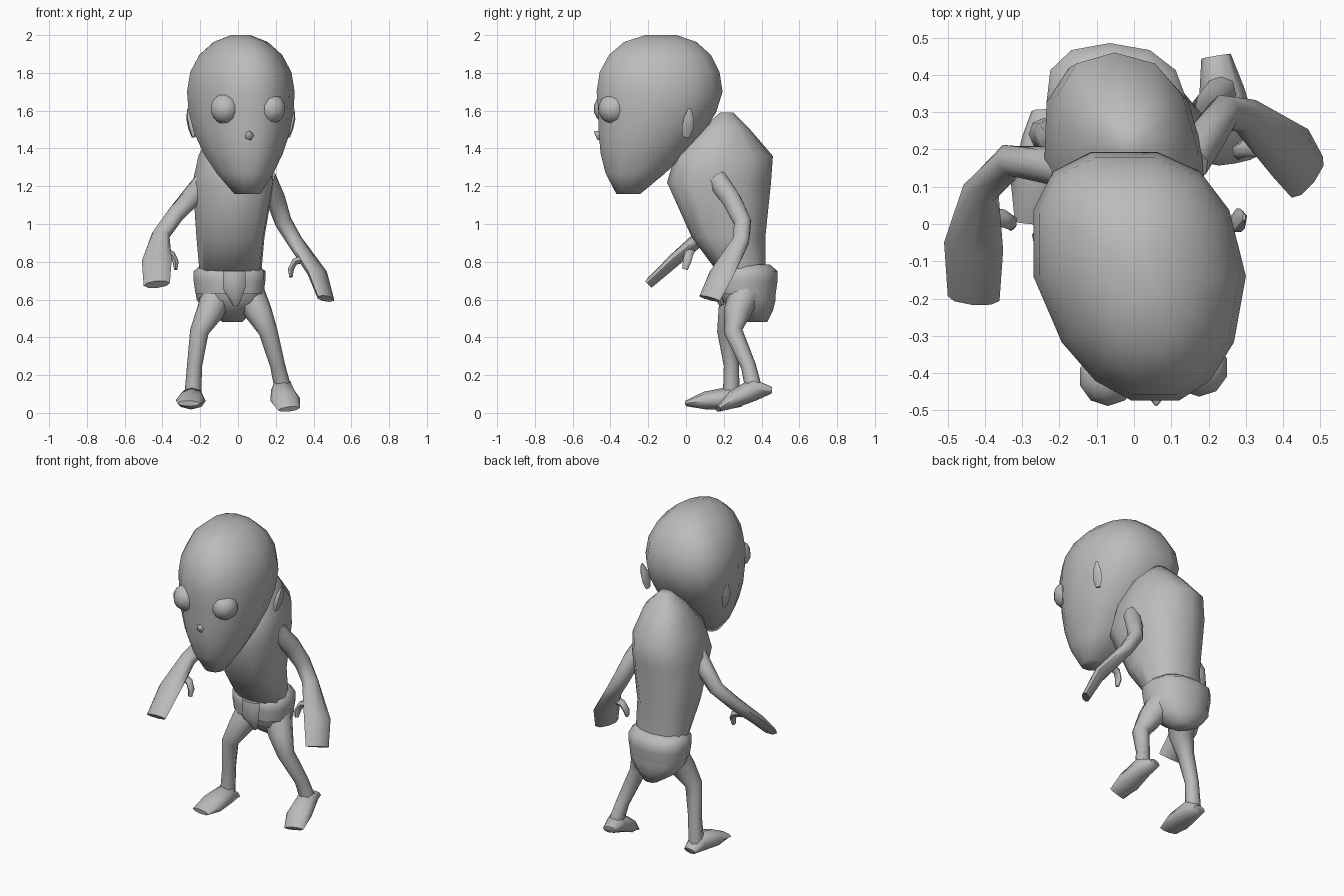
import bpy, bmesh, math
from mathutils import Vector

if "Cube" in bpy.data.objects:
    bpy.data.objects.remove(bpy.data.objects["Cube"], do_unlink=True)

# One clay grey for the whole figure
grey = bpy.data.materials.new("clay grey")
grey.use_nodes = True
colour = (0.5, 0.5, 0.5, 1)
grey.diffuse_color = colour
grey.node_tree.nodes["Principled BSDF"].inputs["Base Color"].default_value = colour


def finish(name, bm, sharp=70):
    """Turn a bmesh into a shaded, coloured object."""
    bmesh.ops.recalc_face_normals(bm, faces=bm.faces)
    mesh = bpy.data.meshes.new(name)
    bm.to_mesh(mesh)
    bm.free()
    mesh.materials.append(grey)
    part = bpy.data.objects.new(name, mesh)
    bpy.context.collection.objects.link(part)
    bpy.ops.object.select_all(action='DESELECT')
    part.select_set(True)
    bpy.context.view_layer.objects.active = part
    bpy.ops.object.shade_smooth_by_angle(angle=math.radians(sharp))


def skin(name, loops, sharp=70):
    """Bridge a list of point loops and cap both ends."""
    bm = bmesh.new()
    rows = [[bm.verts.new(point) for point in loop] for loop in loops]
    count = len(rows[0])
    for low, high in zip(rows, rows[1:]):
        for i in range(count):
            j = (i + 1) % count
            bm.faces.new((low[i], low[j], high[j], high[i]))
    bm.faces.new(rows[0])
    bm.faces.new(rows[-1])
    finish(name, bm, sharp)


def turn(sides):
    """Cosine and sine pairs around a circle."""
    angles = [math.tau * i / sides for i in range(sides)]
    return [(math.cos(angle), math.sin(angle)) for angle in angles]


def stack(name, rings, sides=12, taper=0.0, power=0.85, sharp=70):
    """Level rounded rings given as z, centre x, half width, front y, back y.
    A positive taper narrows the front; every ring twists a little to one side."""
    def rounded(value):
        return math.copysign(abs(value) ** power, value)

    loops = []
    for z, centre, half, front, back in rings:
        middle, depth = (front + back) / 2, (back - front) / 2
        loops.append([(centre + half * rounded(c) * (1 + taper * min(s, 0)) - depth * rounded(s) / 8,
                       middle + depth * rounded(s), z) for c, s in turn(sides)])
    skin(name, loops, sharp)


def limb(name, path, wide, thin, across, sides=8):
    """Sweep an oval along a path, with a wide and a thin radius at each point."""
    points = [Vector(point) for point in path]
    last = len(points) - 1
    loops = []
    for i, point in enumerate(points):
        along = (points[min(i + 1, last)] - points[max(i - 1, 0)]).normalized()
        broad = Vector(across)
        broad = (broad - along * broad.dot(along)).normalized()
        narrow = along.cross(broad)
        loops.append([point + broad * wide[i] * c + narrow * thin[i] * s
                      for c, s in turn(sides)])
    skin(name, loops)


# Head: a tapering jaw runs up into a domed skull
brow, chin, crown = 1.7, 1.16, 2.0
head_rings = []
for step in range(5):
    drop = 1 - step / 5
    head_rings.append((brow - (brow - chin) * drop, 0.015 + 0.035 * drop ** 2,
                       0.285 - 0.215 * drop ** 2.1, -0.47 + 0.1 * drop ** 4,
                       0.2 - 0.44 * drop ** 1.6))
for step in range(5):
    rise = math.radians(20 * step)
    spread = math.cos(rise)
    head_rings.append((brow + (crown - brow) * math.sin(rise) / math.sin(math.radians(80)),
                       0.015, 0.285 * spread, -0.13 - 0.35 * spread ** 0.8,
                       -0.13 + 0.33 * spread ** 0.8))
stack("head", head_rings, sides=14, taper=0.28, power=0.78)

# Bulging eyes
for side, x, y in (("right", -0.07, -0.41), ("left", 0.175, -0.385)):
    bm = bmesh.new()
    bmesh.ops.create_uvsphere(bm, u_segments=10, v_segments=7, radius=0.08)
    bmesh.ops.translate(bm, verts=bm.verts, vec=(x, y, 1.61))
    finish(side + "_eye", bm)

# Small pointed nose
nose_radii = (0.035, 0.025, 0.005)
limb("nose", [(0.06, -0.42, 1.46), (0.06, -0.46, 1.47), (0.06, -0.485, 1.49)],
     nose_radii, nose_radii, (1, 0, 0), sides=5)

# Thin ears, leaning out to a pointed tip
for side, out, y in (("right", -1, -0.05), ("left", 1, 0)):
    ear_path = [(0.015 + out * (0.25 + rise / 5), y + rise / 8, 1.46 + rise)
                for rise in (0, 0.05, 0.1, 0.15)]
    limb(side + "_ear", ear_path, (0.02, 0.035, 0.03, 0.01),
         (0.01, 0.02, 0.02, 0.005), (0, 1, 0), sides=5)

# Hunched torso, overhanging at the chest
stack("torso", [
    (0.7, -0.04, 0.16, 0.2, 0.42),
    (0.93, -0.04, 0.18, 0.03, 0.42),
    (1.22, -0.025, 0.215, -0.1, 0.45),
    (1.36, -0.02, 0.19, -0.06, 0.46),
    (1.5, -0.01, 0.13, 0.08, 0.34),
    (1.59, -0.01, 0.04, 0.18, 0.25)])

# Wide waistband with a bevelled top, shorts and front flap
hip = -0.045
stack("waistband", [(z, hip, 0.19 - inset, 0.16 + inset, 0.485 - inset)
                    for z, inset in ((0.63, 0.01), (0.7, 0), (0.75, 0), (0.785, 0.04))])
stack("shorts", [
    (0.48, -0.03, 0.05, 0.33, 0.43),
    (0.54, hip, 0.13, 0.24, 0.46),
    (0.6, hip, 0.175, 0.19, 0.475),
    (0.66, hip, 0.18, 0.18, 0.475)])
limb("front_flap", [(-0.02, 0.16, 0.75), (-0.02, 0.15, 0.66), (-0.01, 0.19, 0.57)],
     (0.06, 0.06, 0.015), (0.025, 0.03, 0.015), (1, 0, 0), sides=6)

# Arms flow into flat mitten hands
arm_wide = (0.06, 0.055, 0.05, 0.05, 0.08, 0.07)
arm_thin = (0.05, 0.05, 0.045, 0.04, 0.035, 0.025)
limb("right_arm", [
    (-0.16, 0.14, 1.24), (-0.24, 0.16, 1.15), (-0.33, 0.17, 1.05),
    (-0.41, 0.09, 0.94), (-0.43, -0.06, 0.81), (-0.43, -0.2, 0.68)],
    arm_wide, arm_thin, (1, -0.2, 0))
limb("left_arm", [
    (0.15, 0.16, 1.24), (0.2, 0.24, 1.13), (0.24, 0.3, 1.01),
    (0.3, 0.29, 0.91), (0.42, 0.19, 0.74), (0.465, 0.125, 0.605)],
    arm_wide, arm_thin, (0.5, 0.8, 0))

# Thumbs hook inward and then down
for side, inward, base in (("right", 1, (-0.41, 0.02, 0.86)),
                           ("left", -1, (0.36, 0.21, 0.82))):
    hook = [Vector(base) + Vector((inward * reach, -drop / 4, -drop))
            for reach, drop in ((0, 0), (0.06, 0.02), (0.08, 0.06), (0.08, 0.1))]
    limb(side + "_thumb", hook, (0.03, 0.024, 0.022, 0.015),
         (0.025, 0.02, 0.018, 0.01), (0, 1, 0), sides=6)

# Thin bent legs
leg_radii = (0.085, 0.072, 0.05, 0.04, 0.045)
limb("right_leg", [
    (-0.11, 0.29, 0.63), (-0.15, 0.24, 0.53), (-0.205, 0.215, 0.43),
    (-0.23, 0.24, 0.25), (-0.24, 0.24, 0.08)], leg_radii, leg_radii, (1, 0, 0))
limb("left_leg", [
    (0.06, 0.31, 0.63), (0.11, 0.27, 0.53), (0.16, 0.25, 0.43),
    (0.21, 0.33, 0.25), (0.24, 0.36, 0.12)], leg_radii, leg_radii, (1, 0, 0))

# Long wedge feet, the left heel lifted
foot_wide = (0.04, 0.06, 0.08, 0.06)
foot_thin = (0.02, 0.06, 0.047, 0.015)
limb("right_foot", [
    (-0.235, 0.3, 0.05), (-0.24, 0.23, 0.08), (-0.25, 0.1, 0.065), (-0.26, 0, 0.05)],
    foot_wide, foot_thin, (1, 0, 0))
limb("left_foot", [
    (0.22, 0.45, 0.12), (0.235, 0.36, 0.125), (0.25, 0.25, 0.07), (0.27, 0.17, 0.02)],
    foot_wide, foot_thin, (1, 0, 0))
